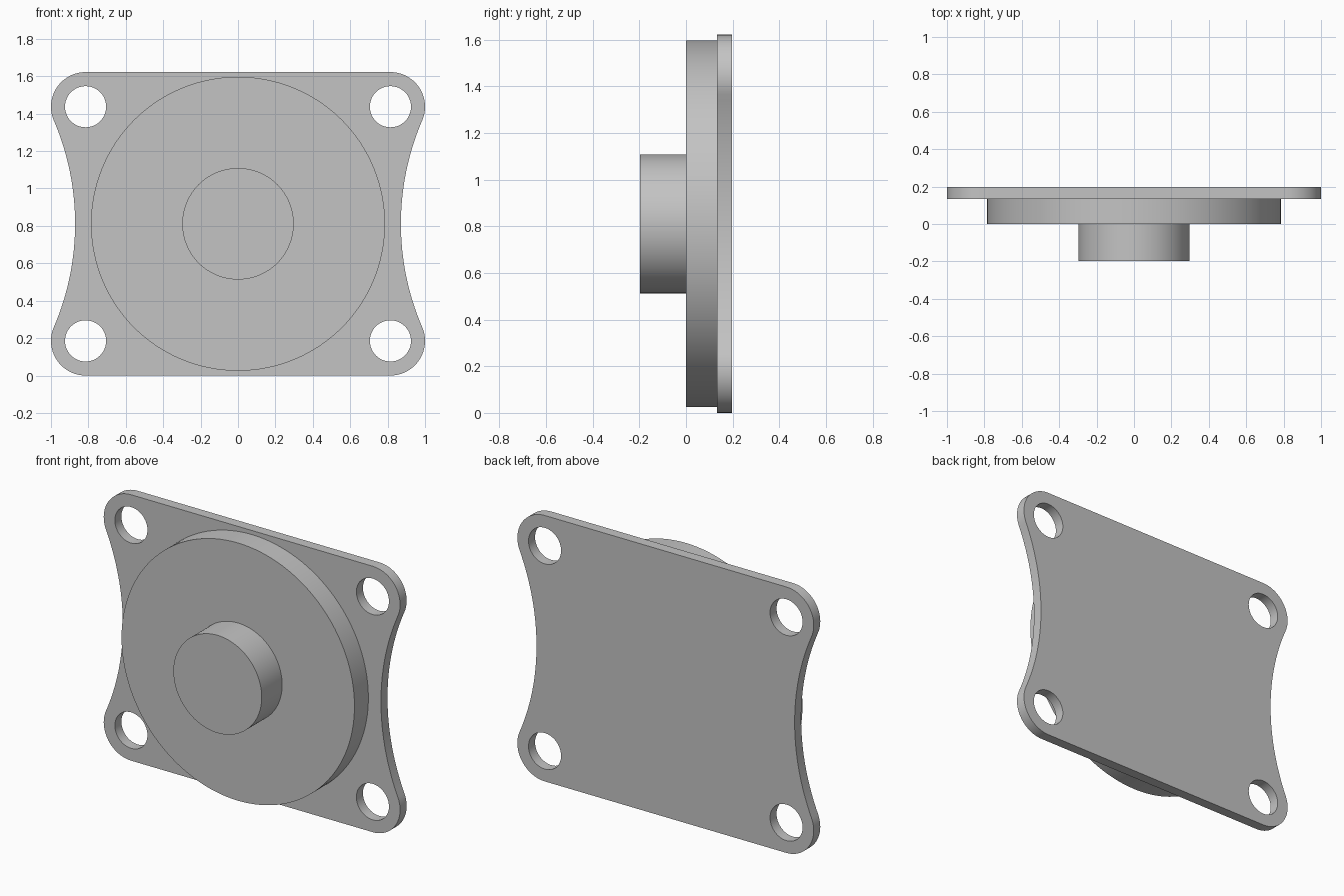
import bpy, bmesh, math
from mathutils import Matrix

if "Cube" in bpy.data.objects:
    bpy.data.objects.remove(bpy.data.objects["Cube"])

grey = bpy.data.materials.new("light grey")
grey.diffuse_color = (0.55, 0.55, 0.55, 1)
grey.use_nodes = True
grey.node_tree.nodes["Principled BSDF"].inputs["Base Color"].default_value = grey.diffuse_color

CZ = 0.811                 # centre height
CX, CO, CR = 0.815, 0.626, 0.185   # corner centre offsets and radius
WAIST = 0.871              # half width at the middle of the concave sides
BACK, STEP = 0.197, 0.134  # plate back and front in y


def finish(name, bm):
    me = bpy.data.meshes.new(name)
    bm.normal_update()
    bm.to_mesh(me)
    bm.free()
    ob = bpy.data.objects.new(name, me)
    me.materials.append(grey)
    bpy.context.collection.objects.link(ob)
    bpy.ops.object.select_all(action='DESELECT')
    ob.select_set(True)
    bpy.context.view_layer.objects.active = ob
    bpy.ops.object.shade_smooth_by_angle(angle=math.radians(30))
    return ob


def arc(cx, cy, r, a0, a1, n):
    return [(cx + r * math.cos(a0 + (a1 - a0) * i / n),
             cy + r * math.sin(a0 + (a1 - a0) * i / n)) for i in range(n + 1)]


def disc(name, r, y0, y1):
    bm = bmesh.new()
    m = Matrix.Translation((0, (y0 + y1) / 2, CZ)) @ Matrix.Rotation(math.pi / 2, 4, 'X')
    bmesh.ops.create_cone(bm, cap_ends=True, segments=128, radius1=r, radius2=r,
                          depth=y1 - y0, matrix=m)
    return finish(name, bm)


# Plate outline: round corners tangent to concave sides
d = CX - WAIST
R = (CO**2 + d**2 - CR**2) / (2 * (CR + d))
tilt = math.atan2(CO, WAIST + R - CX)
quarter = arc(WAIST + R, 0, R, math.pi, math.pi - tilt, 20)
quarter += arc(CX, CO, CR, -tilt, math.pi / 2, 24)[1:]
right = [(x, -y) for x, y in reversed(quarter[1:])] + quarter
outline = right + [(-x, y) for x, y in reversed(right)]
loops = [outline] + [arc(sx * CX, sz * CO, 0.11, 0, 2 * math.pi, 48)[:-1]
                     for sx in (-1, 1) for sz in (-1, 1)]

# Filled curve gives the plate with its four bolt holes
cu = bpy.data.curves.new("plate_profile", 'CURVE')
cu.dimensions = '2D'
cu.fill_mode = 'BOTH'
cu.extrude = (BACK - STEP) / 2
for pts in loops:
    sp = cu.splines.new('POLY')
    sp.points.add(len(pts) - 1)
    for p, (x, y) in zip(sp.points, pts):
        p.co = (x, y, 0, 1)
    sp.use_cyclic_u = True
tmp = bpy.data.objects.new("plate_profile", cu)
bpy.context.collection.objects.link(tmp)
me = tmp.evaluated_get(bpy.context.evaluated_depsgraph_get()).to_mesh()
bm = bmesh.new()
bm.from_mesh(me)
bpy.data.objects.remove(tmp)
bmesh.ops.remove_doubles(bm, verts=bm.verts, dist=1e-5)
bmesh.ops.recalc_face_normals(bm, faces=bm.faces)
bm.transform(Matrix.Translation((0, (BACK + STEP) / 2, CZ)) @ Matrix.Rotation(math.pi / 2, 4, 'X'))
finish("mounting_plate", bm)

# Raised disc and central boss
disc("raised_disc", 0.786, 0.0, STEP)
disc("centre_boss", 0.298, -BACK, 0.0)
